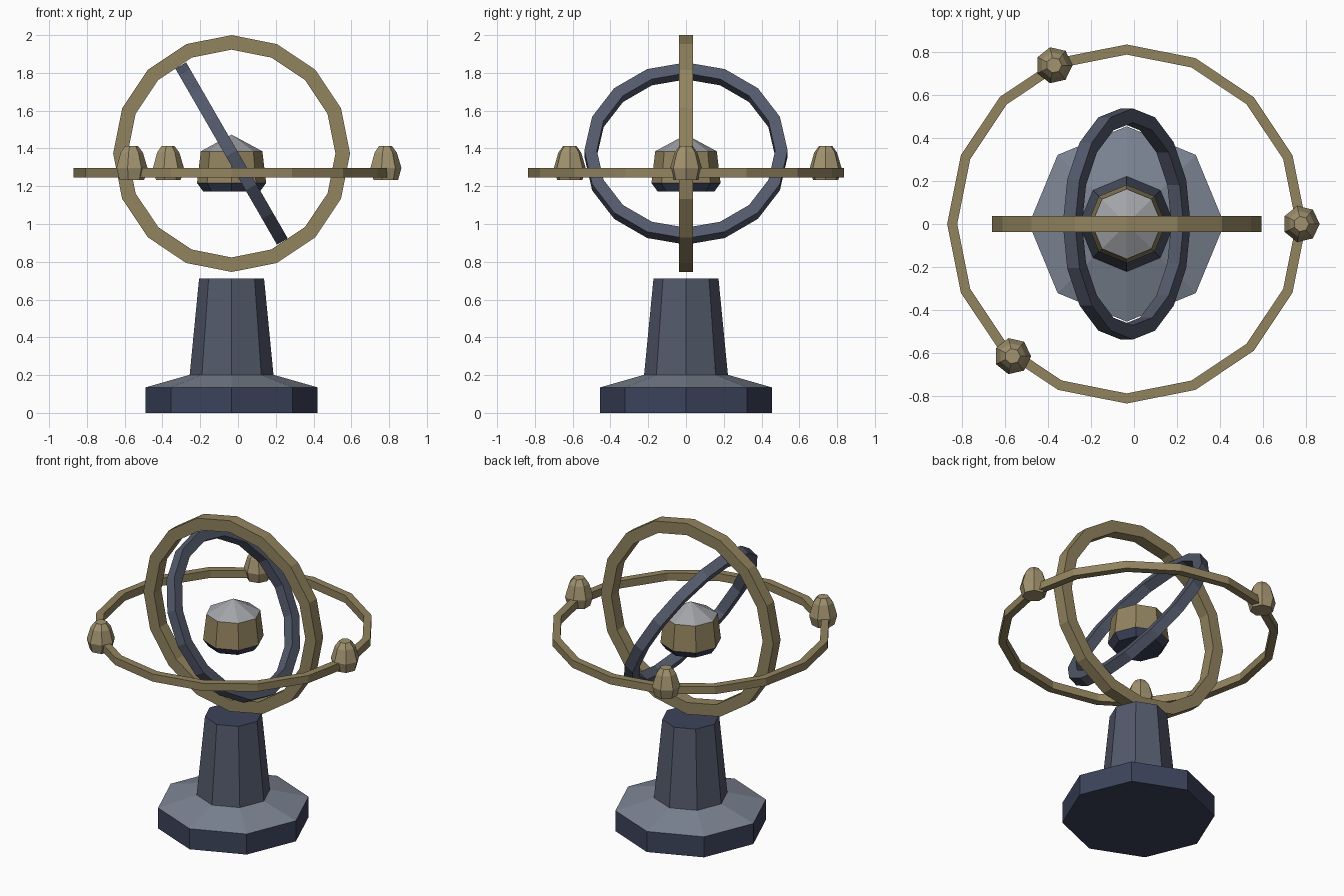
import bpy, bmesh, math
from mathutils import Matrix

if "Cube" in bpy.data.objects:
    bpy.data.objects.remove(bpy.data.objects["Cube"])

CX = -0.034          # shared vertical axis of stand, rings and core
RING_Z = 1.373       # centre of the two upright rings


def material(name, rgb):
    m = bpy.data.materials.new(name)
    m.diffuse_color = (*rgb, 1)
    m.use_nodes = True
    m.node_tree.nodes["Principled BSDF"].inputs["Base Color"].default_value = m.diffuse_color
    return m


GOLD = material("old_gold", (0.29, 0.23, 0.115))
PALE_GOLD = material("pale_gold", (0.36, 0.29, 0.16))
NAVY = material("navy", (0.045, 0.057, 0.105))
SLATE = material("slate", (0.085, 0.10, 0.145))
STONE = material("stone", (0.20, 0.23, 0.29))
SILVER = material("silver", (0.36, 0.37, 0.39))


def lathe(name, profile, sides, mats, matrix, closed=False):
    """Turn (radius, z) points about z; mats holds one material per band, then the caps."""
    bm = bmesh.new()
    rings = []
    for r, z in profile:
        if r == 0:
            rings.append([bm.verts.new((0, 0, z))] * sides)
        else:
            rings.append([bm.verts.new((r * math.cos(a), r * math.sin(a), z))
                          for a in (math.tau * i / sides for i in range(sides))])
    slots = list(dict.fromkeys(mats))

    def face(verts, mat):
        f = bm.faces.new(list(dict.fromkeys(verts)))
        f.material_index = slots.index(mat)

    bands = len(rings) if closed else len(rings) - 1
    for k in range(bands):
        lo, hi = rings[k], rings[(k + 1) % len(rings)]
        for i in range(sides):
            j = (i + 1) % sides
            face((lo[i], lo[j], hi[j], hi[i]), mats[min(k, len(mats) - 1)])
    if not closed:
        for ring, (r, _) in ((rings[0], profile[0]), (rings[-1], profile[-1])):
            if r > 0:
                face(ring, mats[-1])
    bmesh.ops.recalc_face_normals(bm, faces=bm.faces)
    mesh = bpy.data.meshes.new(name)
    bm.to_mesh(mesh)
    bm.free()
    for m in slots:
        mesh.materials.append(m)
    ob = bpy.data.objects.new(name, mesh)
    ob.matrix_world = matrix
    bpy.context.collection.objects.link(ob)
    return ob


def hoop(name, inner, outer, h, mat, matrix):
    """Sixteen-sided ring with a rectangular section."""
    return lathe(name, [(inner, -h), (outer, -h), (outer, h), (inner, h)],
                 16, [mat], matrix, closed=True)


axis = Matrix.Translation((CX, 0, 0))
ring_centre = Matrix.Translation((CX, 0, RING_Z))

# Stand: octagonal foot and tapered column
lathe("foot", [(0.455, 0), (0.455, 0.135), (0.21, 0.205)], 8, [NAVY, STONE, NAVY], axis)
lathe("column", [(0.222, 0.20), (0.172, 0.712)], 8, [SLATE, NAVY], axis)

# Rings: upright, tilted and level
hoop("upright_ring", 0.55, 0.627, 0.038, GOLD,
     ring_centre @ Matrix.Rotation(math.pi / 2, 4, 'X'))
hoop("tilted_ring", 0.472, 0.538, 0.033, SLATE,
     ring_centre @ Matrix.Rotation(math.radians(-30), 4, 'Y')
     @ Matrix.Rotation(math.pi / 2, 4, 'Y'))
hoop("level_ring", 0.789, 0.836, 0.025, GOLD, Matrix.Translation((CX, 0, 1.272)))

# Floating core: dark underside, gold body, pale pointed cap
lathe("core", [(0.15, 1.172), (0.183, 1.217), (0.163, 1.385), (0, 1.473)],
      8, [NAVY, GOLD, SILVER, NAVY], axis)

# Beads riding on the level ring, two radians apart
for i in range(3):
    x, y = 0.813 * math.cos(2 * i), 0.813 * math.sin(2 * i)
    lathe(f"bead_{i + 1}", [(0.069, 1.234), (0.086, 1.297), (0.062, 1.378), (0.036, 1.413)],
          7, [PALE_GOLD], Matrix.Translation((CX + x, y, 0)))
